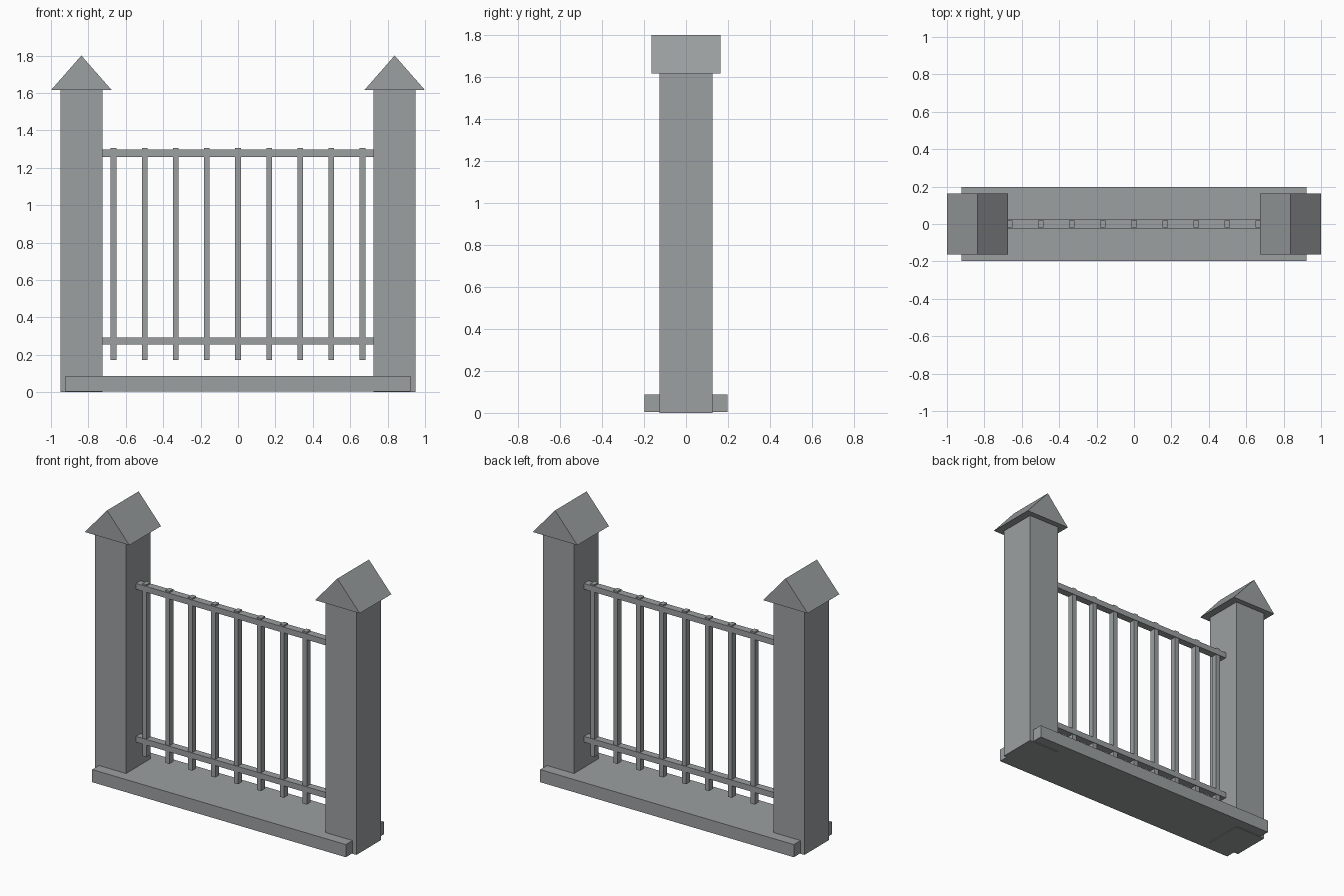
import bpy, bmesh

if "Cube" in bpy.data.objects:
    bpy.data.objects.remove(bpy.data.objects["Cube"])

stone = bpy.data.materials.new("stone grey")
stone.diffuse_color = (0.33, 0.35, 0.355, 1)
stone.use_nodes = True
stone.node_tree.nodes["Principled BSDF"].inputs["Base Color"].default_value = stone.diffuse_color


def finish(name, bm):
    bmesh.ops.recalc_face_normals(bm, faces=bm.faces)
    me = bpy.data.meshes.new(name)
    bm.to_mesh(me)
    bm.free()
    me.materials.append(stone)
    ob = bpy.data.objects.new(name, me)
    bpy.context.collection.objects.link(ob)
    return ob


def box(name, x0, x1, hy, z0, z1):
    bm = bmesh.new()
    bmesh.ops.create_cube(bm, size=1)
    for v in bm.verts:
        v.co = (x1 if v.co.x > 0 else x0, hy if v.co.y > 0 else -hy,
                z1 if v.co.z > 0 else z0)
    return finish(name, bm)


def gable(name, cx, hx, hy, z0, z1):
    # triangular profile extruded along y
    bm = bmesh.new()
    face = bm.faces.new([bm.verts.new((x, -hy, z)) for x, z in
                         ((cx - hx, z0), (cx + hx, z0), (cx, z1))])
    ext = bmesh.ops.extrude_face_region(bm, geom=[face], use_keep_orig=True)
    for g in ext["geom"]:
        if isinstance(g, bmesh.types.BMVert):
            g.co.y = hy
    return finish(name, bm)


# plinth
box("plinth", -0.922, 0.922, 0.197, 0.004, 0.087)

# posts with gabled caps
for side, s in (("left", -1), ("right", 1)):
    c = s * 0.8375
    box(side + "_post", c - 0.1125, c + 0.1125, 0.127, 0, 1.615)
    gable(side + "_post_cap", c, 0.1625, 0.164, 1.615, 1.8)

# horizontal rails
box("lower_rail", -0.726, 0.726, 0.024, 0.254, 0.292)
box("upper_rail", -0.726, 0.726, 0.024, 1.259, 1.297)

# vertical bars
for i in range(9):
    x = (i - 4) * 0.1664
    box(f"bar_{i + 1}", x - 0.015, x + 0.015, 0.02, 0.173, 1.307)
